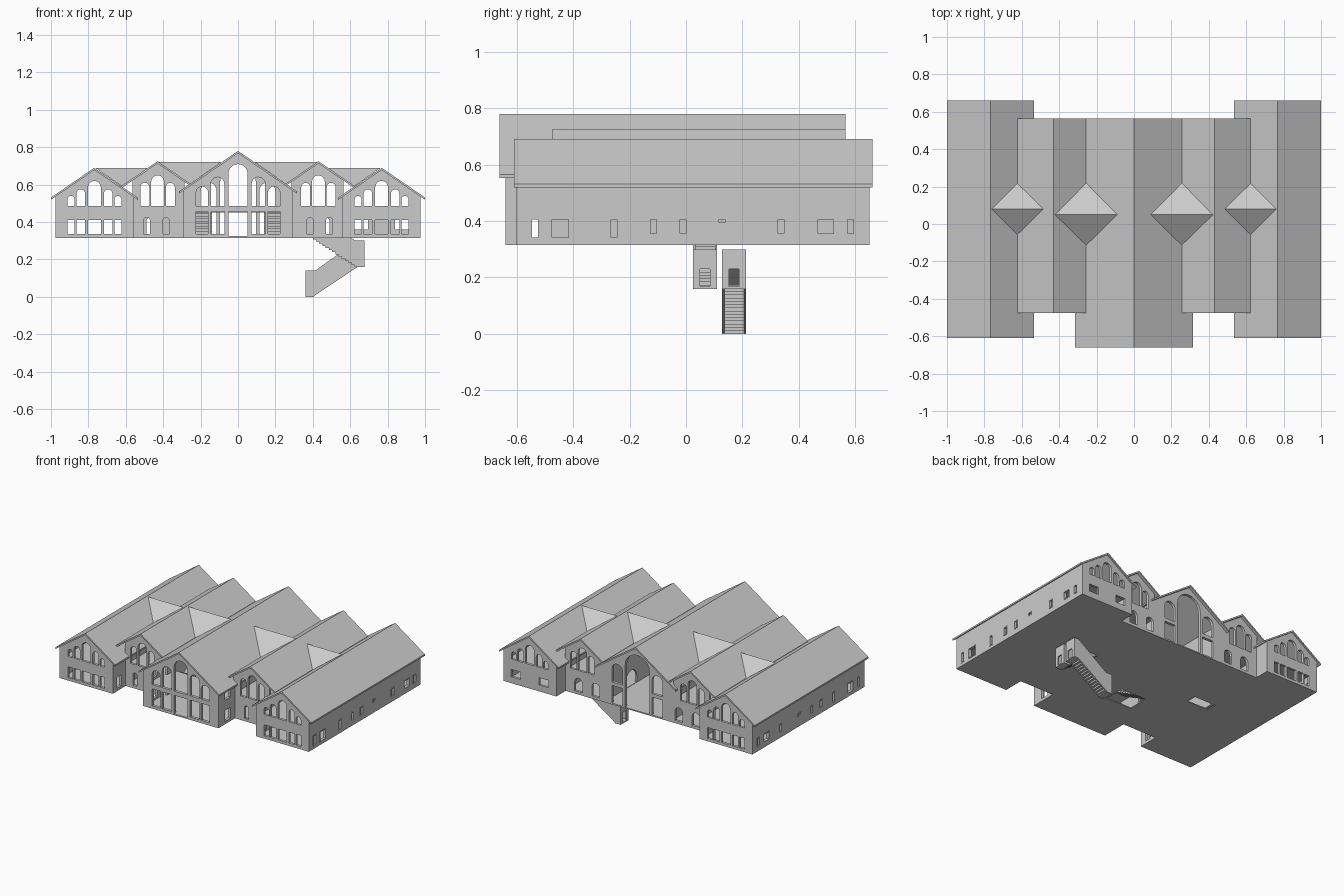
import bpy, math
from mathutils import Matrix

if "Cube" in bpy.data.objects:
    bpy.data.objects.remove(bpy.data.objects["Cube"])

BASE, FLOOR = 0.315, 0.322
AXES = {
    "y": Matrix(((1, 0, 0), (0, 0, -1), (0, 1, 0))).to_4x4(),   # profile in x-z
    "x": Matrix(((0, 0, 1), (1, 0, 0), (0, 1, 0))).to_4x4(),    # profile in y-z
    "z": Matrix.Identity(4),                                    # profile in x-y
}


def plate(name, axis, lo, hi, outlines):
    """Extrude flat outlines (first is solid, inner ones are holes) from lo to hi."""
    cu = bpy.data.curves.new(name, "CURVE")
    cu.dimensions, cu.fill_mode, cu.extrude = "2D", "BOTH", (hi - lo) / 2
    for pts in outlines:
        s = cu.splines.new("POLY")
        s.points.add(len(pts) - 1)
        for p, (a, b) in zip(s.points, pts):
            p.co = (a, b, 0, 1)
        s.use_cyclic_u, s.use_smooth = True, False
    tmp = bpy.data.objects.new(name, cu)
    bpy.context.collection.objects.link(tmp)
    dg = bpy.context.evaluated_depsgraph_get()
    mesh = bpy.data.meshes.new_from_object(tmp.evaluated_get(dg))
    bpy.data.objects.remove(tmp)
    mid = (lo + hi) / 2
    shift = {"x": (mid, 0, 0), "y": (0, mid, 0), "z": (0, 0, mid)}[axis]
    mesh.transform(Matrix.Translation(shift) @ AXES[axis])
    ob = bpy.data.objects.new(name, mesh)
    bpy.context.collection.objects.link(ob)
    return ob


def rect(a0, a1, b0, b1):
    return [(a0, b0), (a1, b0), (a1, b1), (a0, b1)]


def win(c, w, b0, b1):
    return rect(c - w / 2, c + w / 2, b0, b1)


def arch(c, w, b0, top, n=10):
    r = w / 2
    return [(c - r, b0), (c + r, b0)] + [
        (c + r * math.cos(math.pi * i / n), top - r + r * math.sin(math.pi * i / n))
        for i in range(n + 1)]


def gable(c, lo, hi, ridge, slope=0.685):
    top = ridge - 0.01
    return [(lo, BASE), (hi, BASE), (hi, top - abs(hi - c) * slope),
            (c, top), (lo, top - abs(lo - c) * slope)]


def flip(pts, s):
    return [(s * a, b) for a, b in pts]


def roof(name, c, lo, hi, ridge, y0, y1, s=1, slope=0.685, t=0.012):
    top = [(x, ridge - abs(x - c) * slope) for x in (lo, c, hi)]
    plate(name, "y", y0, y1, [flip(top + [(x, z - t) for x, z in top[::-1]], s)])


def cricket(name, x0, x1, xv, y, y0, y1, z, zv, s):
    """Small cross-ridge filling the valley between two roofs."""
    v = [(s * x0, y, z), (s * x1, y, z), (s * xv, y0, zv), (s * xv, y1, zv)]
    me = bpy.data.meshes.new(name)
    f = [(0, 2, 1), (0, 1, 3), (0, 3, 2), (1, 2, 3)]
    me.from_pydata(v, [], f if s > 0 else [q[::-1] for q in f])
    bpy.context.collection.objects.link(bpy.data.objects.new(name, me))


# --- central hall ---
center = gable(0, -0.295, 0.295, 0.78)
front = [arch(0, 0.104, 0.485, 0.71), win(0, 0.104, 0.325, 0.455)]
for s in (-1, 1):
    front += [arch(s * 0.109, 0.072, 0.485, 0.64), arch(s * 0.192, 0.064, 0.485, 0.59),
              win(s * 0.109, 0.072, 0.335, 0.455), win(s * 0.192, 0.064, 0.335, 0.455)]
plate("hall_front_wall", "y", -0.64, -0.62, [center] + front)
back = [arch(0, 0.19, 0.323, 0.715)]
for s in (-1, 1):
    back += [arch(s * 0.157, 0.085, 0.475, 0.61), win(s * 0.157, 0.085, 0.325, 0.45)]
plate("hall_back_wall", "y", 0.525, 0.545, [center] + back)
roof("hall_roof", 0, -0.315, 0.315, 0.78, -0.66, 0.565)
plate("hall_upper_floor", "z", 0.452, 0.467, [rect(-0.285, 0.285, -0.63, -0.35)])

SIDE = [(-0.535, 0.033, 0.335, 0.412), (-0.445, 0.07, 0.335, 0.412),
        (-0.255, 0.033, 0.335, 0.412), (-0.115, 0.033, 0.35, 0.412),
        (-0.01, 0.033, 0.35, 0.412), (0.128, 0.033, 0.388, 0.412),
        (0.337, 0.033, 0.35, 0.412), (0.495, 0.066, 0.35, 0.412),
        (0.582, 0.033, 0.35, 0.412)]

for s, side in ((-1, "left"), (1, "right")):
    # --- hall sides ---
    a, b = sorted((s * 0.295, s * 0.277))
    plate(side + "_hall_side_wall", "x", a, b,
          [rect(-0.64, -0.43, BASE, 0.568), win(-0.535, 0.06, 0.335, 0.412),
           win(-0.535, 0.06, 0.485, 0.54)])
    a, b = sorted((s * 0.265, s * 0.252))
    plate(side + "_hall_inner_wall", "x", a, b,
          [rect(-0.43, 0.535, BASE, 0.592), arch(-0.2, 0.12, 0.325, 0.43),
           arch(0.25, 0.12, 0.325, 0.43)])

    # --- outer wing ---
    c = s * 0.7675
    wing = gable(c, c - 0.2075, c + 0.2075, 0.69)
    upper = [arch(c, 0.068, 0.485, 0.62)]
    lower = [win(c, 0.068, 0.335, 0.412)]
    for k in (-1, 1):
        upper += [arch(c + k * 0.073, 0.045, 0.485, 0.575),
                  arch(c + k * 0.125, 0.038, 0.485, 0.54)]
        lower += [win(c + k * 0.073, 0.045, 0.335, 0.412),
                  win(c + k * 0.125, 0.038, 0.335, 0.412)]
    plate(side + "_wing_front_wall", "y", -0.6, -0.582, [wing] + upper + lower)
    if s > 0:
        lower = [win(c - 0.11, 0.075, 0.36, 0.412), win(c + 0.11, 0.075, 0.36, 0.412)]
    plate(side + "_wing_back_wall", "y", 0.632, 0.65, [wing] + upper + lower)
    a, b = sorted((s * 0.975, s * 0.957))
    holes = [win(*w) for w in SIDE]
    plate(side + "_wing_outer_wall", "x", a, b, [rect(-0.6, 0.65, BASE, 0.54)] + holes)
    for w, (y, wd, z0, z1) in zip(holes, SIDE):
        plate(side + "_window_frame", "x", a - 0.002, b + 0.002,
              [w, rect(y - wd / 2 + 0.006, y + wd / 2 - 0.006, z0 + 0.006, z1 - 0.006)])
    a, b = sorted((s * 0.56, s * 0.578))
    plate(side + "_wing_inner_wall", "x", a, b,
          [rect(-0.6, 0.65, BASE, 0.54), win(-0.53, 0.05, 0.335, 0.412)])
    roof(side + "_wing_roof", 0.768, 0.535, 1.0, 0.69, -0.61, 0.66, s)
    plate(side + "_wing_upper_floor", "z", 0.452, 0.467,
          [flip(rect(0.57, 0.965, -0.59, 0.64), s)])

    # --- link block between hall and wing ---
    link = flip(gable(0.43, 0.285, 0.565, 0.725), s)
    arches = [arch(s * 0.43, 0.068, 0.485, 0.65), arch(s * 0.362, 0.048, 0.485, 0.61),
              arch(s * 0.498, 0.048, 0.485, 0.61)]
    plate(side + "_link_front_wall", "y", -0.455, -0.437, [link] + arches +
          [arch(s * 0.385, 0.034, 0.335, 0.425), arch(s * 0.488, 0.034, 0.335, 0.425)])
    plate(side + "_link_back_wall", "y", 0.527, 0.545, [link] + arches +
          [arch(s * 0.325, 0.06, 0.335, 0.43), arch(s * 0.46, 0.06, 0.335, 0.43)])
    roof(side + "_link_roof", 0.43, 0.257, 0.622, 0.725, -0.475, 0.565, s)
    plate(side + "_link_upper_floor", "z", 0.452, 0.467,
          [flip(rect(0.26, 0.565, -0.44, 0.53), s)])

    # --- valley crickets ---
    cricket(side + "_outer_cricket", 0.485, 0.76, 0.62, 0.08, -0.06, 0.22, 0.688, 0.59, s)
    cricket(side + "_inner_cricket", 0.09, 0.43, 0.257, 0.05, -0.115, 0.22, 0.72, 0.604, s)

    # --- hall stair flights ---
    for i in range(10):
        a, b = sorted((s * 0.14, s * 0.225))
        plate(side + "_hall_step", "y", -0.125 - i * 0.025, -0.1 - i * 0.025,
              [rect(a, b, FLOOR + i * 0.0135, FLOOR + (i + 1) * 0.0135)])

# --- ground slab with stair openings ---
half = [(0.295, -0.64), (0.295, -0.455), (0.56, -0.455), (0.56, -0.6), (0.975, -0.6),
        (0.975, 0.65), (0.56, 0.65), (0.56, 0.545)]
plate("ground_slab", "z", BASE, FLOOR, [
    half + flip(half, -1)[::-1], rect(0.42, 0.59, 0.03, 0.105),
    rect(-0.59, -0.42, 0.03, 0.105), rect(-0.2, 0.0, -0.27, -0.12)])


def steps(x0, z0, x1, z1, n):
    dx, dz = (x1 - x0) / n, (z1 - z0) / n
    pts = []
    for i in range(n):
        pts += [(x0 + i * dx, z0 + i * dz), (x0 + i * dx, z0 + (i + 1) * dz)]
    return pts + [(x1, z1)]


def flight(name, y0, y1, outline, x0, z0, x1, z1):
    """Enclosed stair: two side walls, stepped floor, landing and doorway."""
    for y in (y0, y1 - 0.008):
        plate(name + "_side", "y", y, y + 0.008, [outline])
    under = steps(x0, z0, x1, z1, 14)
    tread = [(x, z + 0.014) for x, z in under]
    plate(name + "_steps", "y", y0, y1, [under + tread[::-1]])
    plate(name + "_landing", "z", 0.16, 0.168, [rect(0.635, 0.675, y0, y1)])
    m = (y0 + y1) / 2
    plate(name + "_end_wall", "x", 0.667, 0.675,
          [rect(y0, y1, 0.16, 0.3), win(m, 0.036, 0.166, 0.23)])


# --- basement staircase ---
flight("upper_flight", 0.025, 0.11,
       [(0.40, 0.318), (0.64, 0.16), (0.675, 0.16), (0.675, 0.3), (0.63, 0.3), (0.60, 0.318)],
       0.40, 0.318, 0.64, 0.16)
flight("lower_flight", 0.128, 0.213,
       [(0.362, 0), (0.40, 0), (0.64, 0.16), (0.675, 0.16), (0.675, 0.3), (0.638, 0.3),
        (0.412, 0.14), (0.362, 0.14)], 0.40, 0, 0.64, 0.16)
plate("lower_flight_ceiling", "y", 0.128, 0.213,
      [[(0.362, 0.14), (0.412, 0.14), (0.638, 0.3), (0.675, 0.3), (0.675, 0.292),
        (0.642, 0.292), (0.415, 0.132), (0.362, 0.132)]])
plate("lower_flight_floor", "z", 0, 0.008, [rect(0.362, 0.405, 0.128, 0.213)])
plate("lower_flight_exit", "x", 0.362, 0.37,
      [rect(0.128, 0.213, 0, 0.14), win(0.17, 0.04, 0.006, 0.08)])
